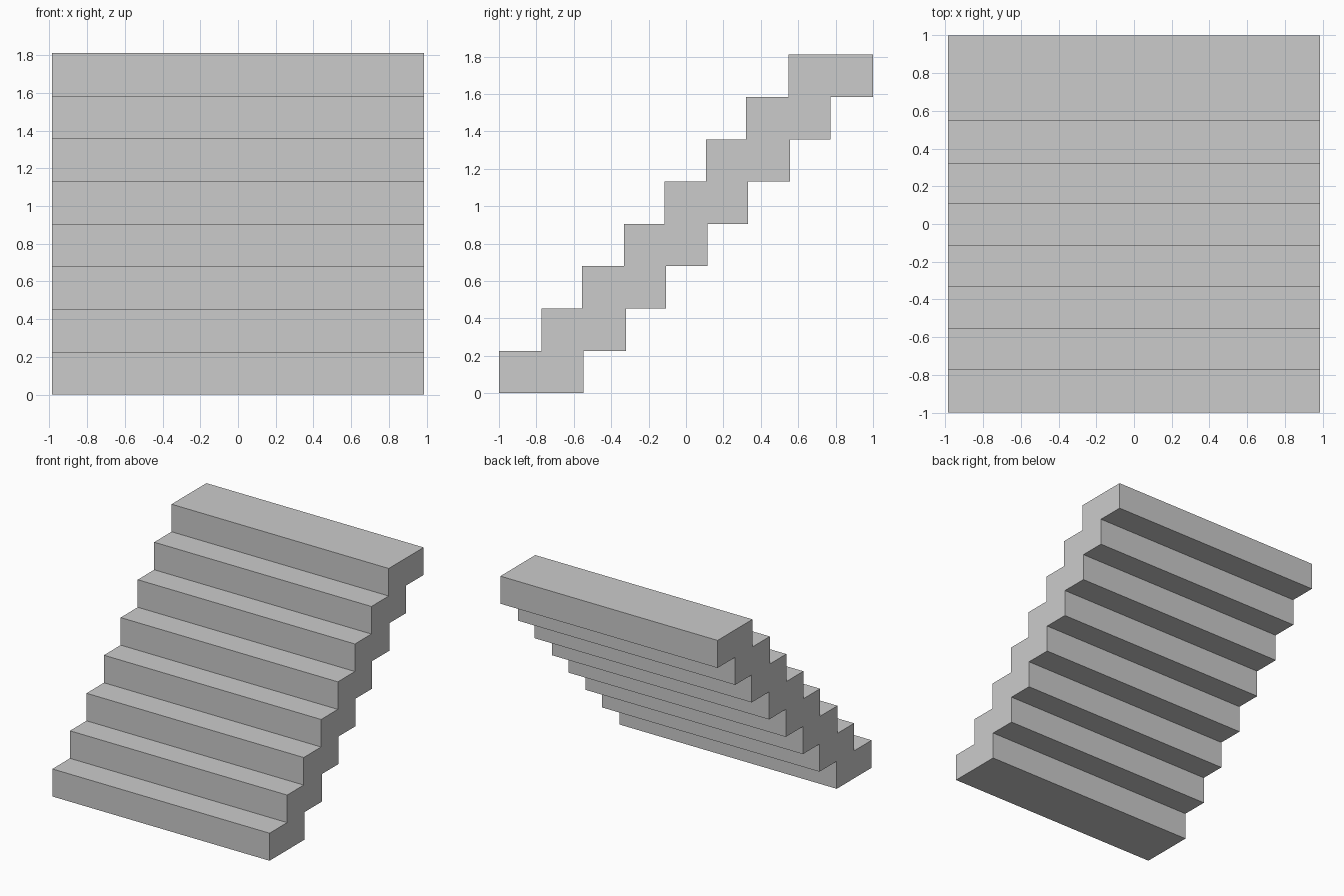
import bpy, bmesh

if "Cube" in bpy.data.objects:
    bpy.data.objects.remove(bpy.data.objects["Cube"])

HALF_WIDTH = 0.987
HEIGHT = 1.81
# Front edge of each step; the underside is the same zigzag turned half a turn
FRONTS = [-1.0, -0.772, -0.557, -0.331, -0.114, 0.108, 0.322, 0.547]
RISE = HEIGHT / len(FRONTS)

# Side profile: up the treads, then back down the underside
upper = []
for i, y in enumerate(FRONTS):
    upper += [(y, i * RISE), (y, (i + 1) * RISE)]
lower = [(-y, HEIGHT - z) for y, z in upper]

# Extrude the profile across the width
bm = bmesh.new()
side = bm.faces.new([bm.verts.new((-HALF_WIDTH, y, z)) for y, z in upper + lower])
ext = bmesh.ops.extrude_face_region(bm, geom=[side], use_keep_orig=True)
moved = [v for v in ext["geom"] if isinstance(v, bmesh.types.BMVert)]
bmesh.ops.translate(bm, verts=moved, vec=(2 * HALF_WIDTH, 0, 0))
bmesh.ops.recalc_face_normals(bm, faces=bm.faces)

mesh = bpy.data.meshes.new("staircase")
bm.to_mesh(mesh)
bm.free()
staircase = bpy.data.objects.new("staircase", mesh)
bpy.context.collection.objects.link(staircase)
